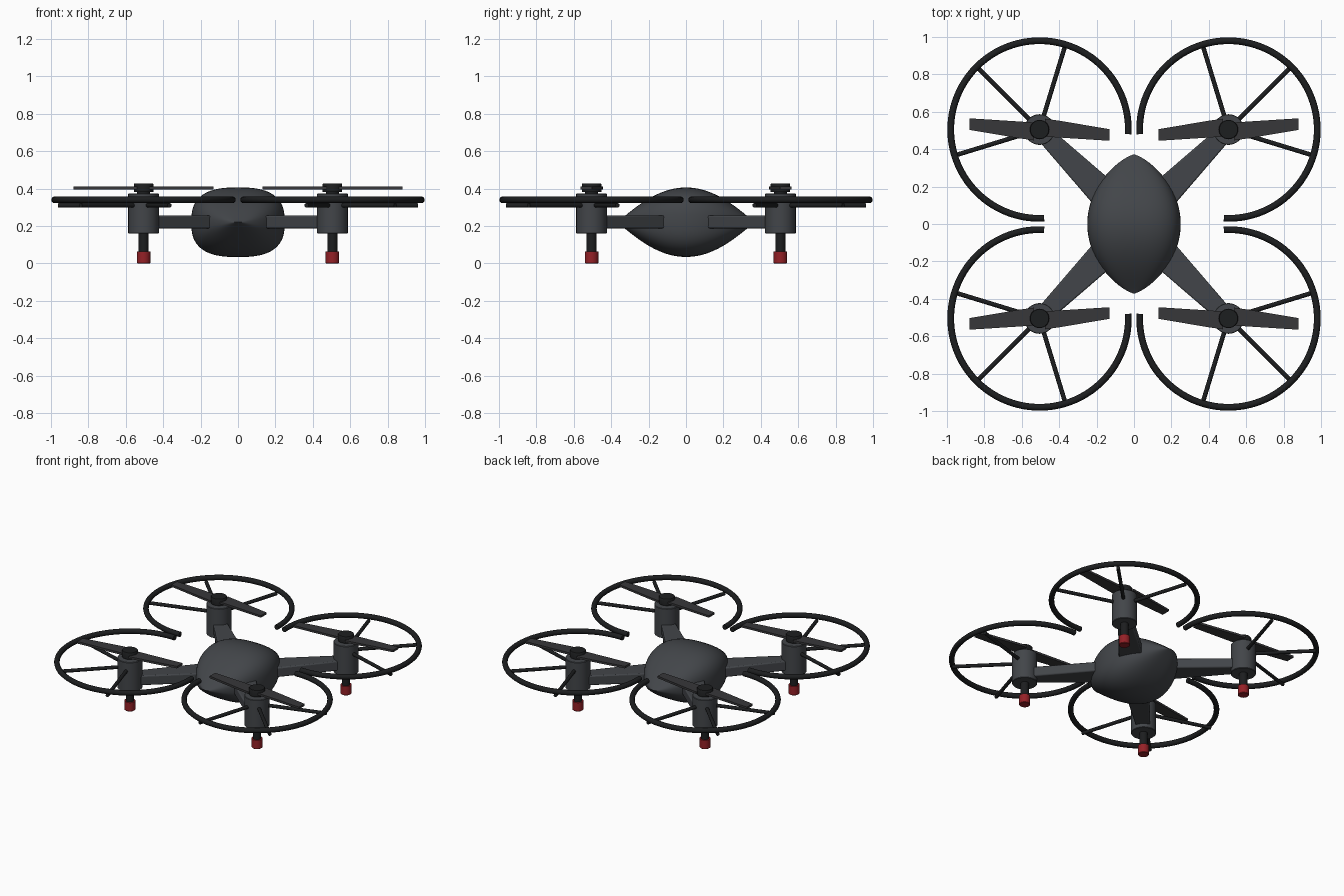
import bpy, bmesh
from math import sin, cos, pi, radians
from mathutils import Vector, Matrix

if "Cube" in bpy.data.objects:
    bpy.data.objects.remove(bpy.data.objects["Cube"])

M = 0.505                      # motor position along x and y
UP = Vector((0, 0, 1))


def material(name, rgb):
    m = bpy.data.materials.new(name)
    m.diffuse_color = (*rgb, 1)
    m.use_nodes = True
    m.node_tree.nodes["Principled BSDF"].inputs["Base Color"].default_value = m.diffuse_color
    return m


SHELL = material("shell_grey", (0.055, 0.06, 0.067))
BLADE = material("blade_grey", (0.038, 0.038, 0.041))
DARK = material("dark_trim", (0.012, 0.013, 0.014))
RED = material("red_foot", (0.30, 0.015, 0.02))


def finish(name, bm, mat, mirror=True, bevel=0, angle=40):
    bmesh.ops.recalc_face_normals(bm, faces=bm.faces)
    me = bpy.data.meshes.new(name)
    bm.to_mesh(me)
    bm.free()
    ob = bpy.data.objects.new(name, me)
    bpy.context.collection.objects.link(ob)
    me.materials.append(mat)
    if bevel:
        b = ob.modifiers.new("bevel", 'BEVEL')
        b.width, b.segments = bevel, 2
    if mirror:                 # one corner becomes four
        mod = ob.modifiers.new("four_corners", 'MIRROR')
        mod.use_axis = (True, True, False)
        mod.use_mirror_merge = False
    bpy.ops.object.select_all(action='DESELECT')
    ob.select_set(True)
    bpy.context.view_layer.objects.active = ob
    bpy.ops.object.shade_smooth_by_angle(angle=radians(angle))
    return ob


def loft(bm, rings):
    """Join closed rings of points and cap both ends."""
    vs = [[bm.verts.new(p) for p in ring] for ring in rings]
    n = len(vs[0])
    for a, b in zip(vs, vs[1:]):
        for i in range(n):
            j = (i + 1) % n
            bm.faces.new((a[i], a[j], b[j], b[i]))
    bm.faces.new(vs[0])
    bm.faces.new(vs[-1])


def lathe(name, profile, mat, n=32):
    """Turned part around the motor axis from (radius, z) pairs."""
    bm = bmesh.new()
    loft(bm, [[(M + r * cos(2 * pi * i / n), M + r * sin(2 * pi * i / n), z)
               for i in range(n)] for r, z in profile])
    return finish(name, bm, mat)


def tube(bm, path, tangents, r, n=12):
    """Round tube along a level path."""
    rings = []
    for p, t in zip(path, tangents):
        side = t.cross(UP)
        rings.append([p + r * (cos(2 * pi * i / n) * side + sin(2 * pi * i / n) * UP)
                      for i in range(n)])
    loft(bm, rings)


# Body: pointed pod with squarish rounded cross-section
def body_ring(y, n=48, e=2 / 2.7):
    f = 1 - (y / 0.372) ** 2
    w, h = 0.25 * f ** 0.75, 0.186 * f ** 1.15
    ring = []
    for i in range(n):
        c, s = cos(2 * pi * i / n), sin(2 * pi * i / n)
        ring.append((w * abs(c) ** e * (1 if c > 0 else -1), y,
                     0.22 + h * abs(s) ** e * (1 if s > 0 else -1)))
    return ring


bm = bmesh.new()
loft(bm, [body_ring(-0.3719 * cos(pi * k / 32)) if 0 < k < 32
          else body_ring(0.3719 * (1 if k else -1)) for k in range(33)])
finish("body", bm, SHELL, mirror=False, angle=60)

# Arms: tapered bars on the diagonals
bm = bmesh.new()
d, s = Vector((1, 1, 0)).normalized(), Vector((-1, 1, 0)).normalized()
loft(bm, [[d * dist + s * w * a + UP * z
           for a, z in ((-1, 0.187), (1, 0.187), (1, 0.257), (-1, 0.257))]
          for dist, w in ((0.18, 0.083), (0.70, 0.044))])
finish("arms", bm, SHELL, bevel=0.008)

# Motor housings, hubs, legs and feet
lathe("motor_housings", [(0.079, 0.16), (0.082, 0.163), (0.082, 0.371), (0.079, 0.374)], SHELL)
lathe("propeller_hubs", [(0.035, 0.37), (0.035, 0.382), (0.052, 0.382),
                         (0.052, 0.424), (0.049, 0.428)], DARK)
lathe("legs", [(0.027, 0.05), (0.027, 0.17)], DARK, 24)
lathe("feet", [(0.033, 0.0), (0.036, 0.003), (0.036, 0.064)], RED, 24)

# Propellers: two flat swept blades per motor
bm = bmesh.new()
outline = [(0.03, -0.058), (0.375, 0.0), (0.375, 0.06), (0.03, 0.036)]
outline = [(0.03, -0.058), (0.10, -0.056), (0.375, -0.002), (0.375, 0.06), (0.03, 0.038)]
outline[1] = (0.10, -0.048)
for sign in (1, -1):
    loft(bm, [[(M + sign * x, M + sign * y, z) for x, y in outline]
              for z in (0.395, 0.41)])
finish("propellers", bm, BLADE)

# Guard rings: open toward the body
C = Vector((M, M, 0.34))
bm = bmesh.new()
angles = [radians(-93 + 276 * i / 72) for i in range(73)]
tube(bm, [C + 0.475 * Vector((cos(a), sin(a), 0)) for a in angles],
     [Vector((-sin(a), cos(a), 0)) for a in angles], 0.018)
finish("guard_rings", bm, DARK)

# Guard spokes
bm = bmesh.new()
for deg in (-17, 45, 107):
    t = Vector((cos(radians(deg)), sin(radians(deg)), 0))
    tube(bm, [C - UP * 0.03 + t * r for r in (0.06, 0.475)], [t, t], 0.012)
finish("guard_spokes", bm, DARK)
